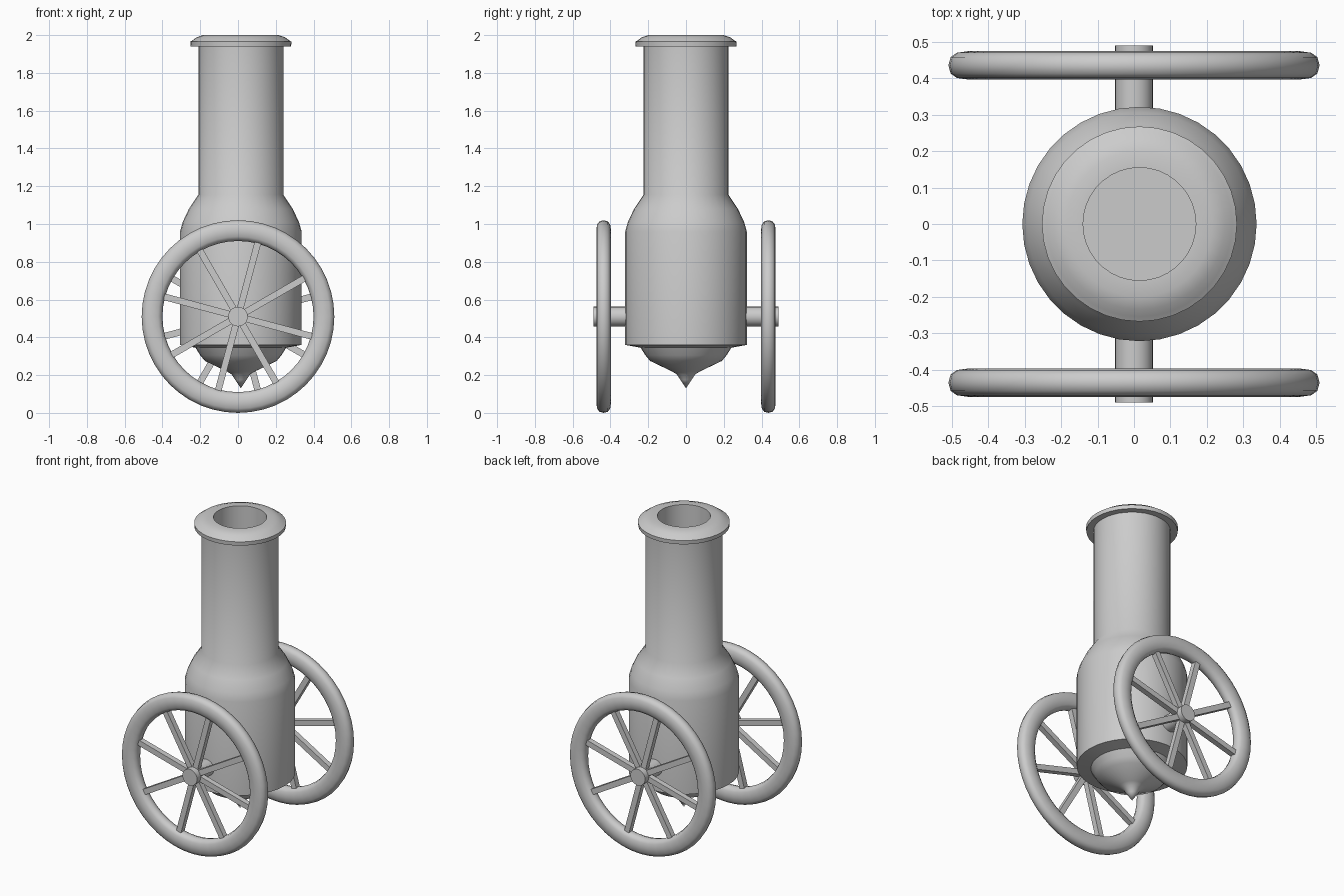
import bpy
import math
from mathutils import Matrix

if "Cube" in bpy.data.objects:
    bpy.data.objects.remove(bpy.data.objects["Cube"])

grey = bpy.data.materials.new("cast_grey")
grey.use_nodes = True
COLOUR = (0.6, 0.6, 0.6, 1)
grey.diffuse_color = COLOUR
grey.node_tree.nodes["Principled BSDF"].inputs["Base Color"].default_value = COLOUR


def finish(obj, name, angle=35):
    """Name, colour and shade a part."""
    obj.name = name
    obj.data.materials.clear()
    obj.data.materials.append(grey)
    bpy.ops.object.select_all(action='DESELECT')
    obj.select_set(True)
    bpy.context.view_layer.objects.active = obj
    bpy.ops.object.shade_smooth_by_angle(angle=math.radians(angle))
    return obj


def lathe(name, profile, sides, closed=False, angle=35):
    """Spin (radius, height) points, listed bottom to top, about z."""
    verts, rings, faces = [], [], []
    for r, z in profile:
        count = sides if r > 0 else 1
        rings.append([len(verts) + i for i in range(count)])
        for i in range(count):
            a = math.tau * i / sides
            verts.append((r * math.cos(a), r * math.sin(a), z))
    pairs = list(zip(rings, rings[1:]))
    if closed:
        pairs.append((rings[-1], rings[0]))
    for low, high in pairs:
        for i in range(sides):
            j = (i + 1) % sides
            quad = [low[i % len(low)], low[j % len(low)],
                    high[j % len(high)], high[i % len(high)]]
            faces.append(list(dict.fromkeys(quad)))
    mesh = bpy.data.meshes.new(name)
    mesh.from_pydata(verts, [], faces)
    obj = bpy.data.objects.new(name, mesh)
    bpy.context.collection.objects.link(obj)
    return finish(obj, name, angle)


# Barrel: pointed knob, chamber, shoulder, tube, muzzle lip and bore
barrel = lathe("barrel", [
    (0, 0.13), (0.03, 0.175), (0.05, 0.205), (0.075, 0.22), (0.19, 0.275),
    (0.215, 0.305), (0.24, 0.345), (0.322, 0.36), (0.322, 0.96),
    (0.308, 1.01), (0.275, 1.08), (0.225, 1.155), (0.225, 1.94),
    (0.266, 1.94), (0.268, 1.965), (0.255, 1.973), (0.235, 1.988),
    (0.2, 2.0), (0.155, 2.0), (0.155, 0.7), (0, 0.7)], 36)
barrel.location.x = 0.015

# Axle through both wheels
bpy.ops.mesh.primitive_cylinder_add(vertices=24, radius=0.052, depth=0.98,
                                    location=(0, 0, 0.51),
                                    rotation=(math.pi / 2, 0, 0))
finish(bpy.context.object, "axle")

# Wheels: rounded rim and eight square spokes, turned half round for the back
rim = [(0.455 + 0.055 * math.copysign(abs(math.cos(a)) ** 0.8, math.cos(a)),
        0.039 * math.copysign(abs(math.sin(a)) ** 0.8, math.sin(a)))
       for a in [math.tau * i / 12 for i in range(12)]]
for side, turn in (("right", 0), ("left", math.pi)):
    place = (Matrix.Rotation(turn, 4, 'Z')
             @ Matrix.Translation((0, -0.436, 0.51)))
    wheel = lathe(side + "_wheel_rim", rim, 48, True, 60)
    wheel.matrix_world = place @ Matrix.Rotation(math.pi / 2, 4, 'X')
    for k in range(8):
        bpy.ops.mesh.primitive_cube_add(size=1)
        spoke = finish(bpy.context.object, f"{side}_spoke_{k + 1}")
        angle = math.radians(30 + 45 * k)
        spoke.matrix_world = (place @ Matrix.Rotation(-angle, 4, 'Y')
                              @ Matrix.Translation((0.21, 0, 0))
                              @ Matrix.Diagonal((0.42, 0.035, 0.035, 1)))
